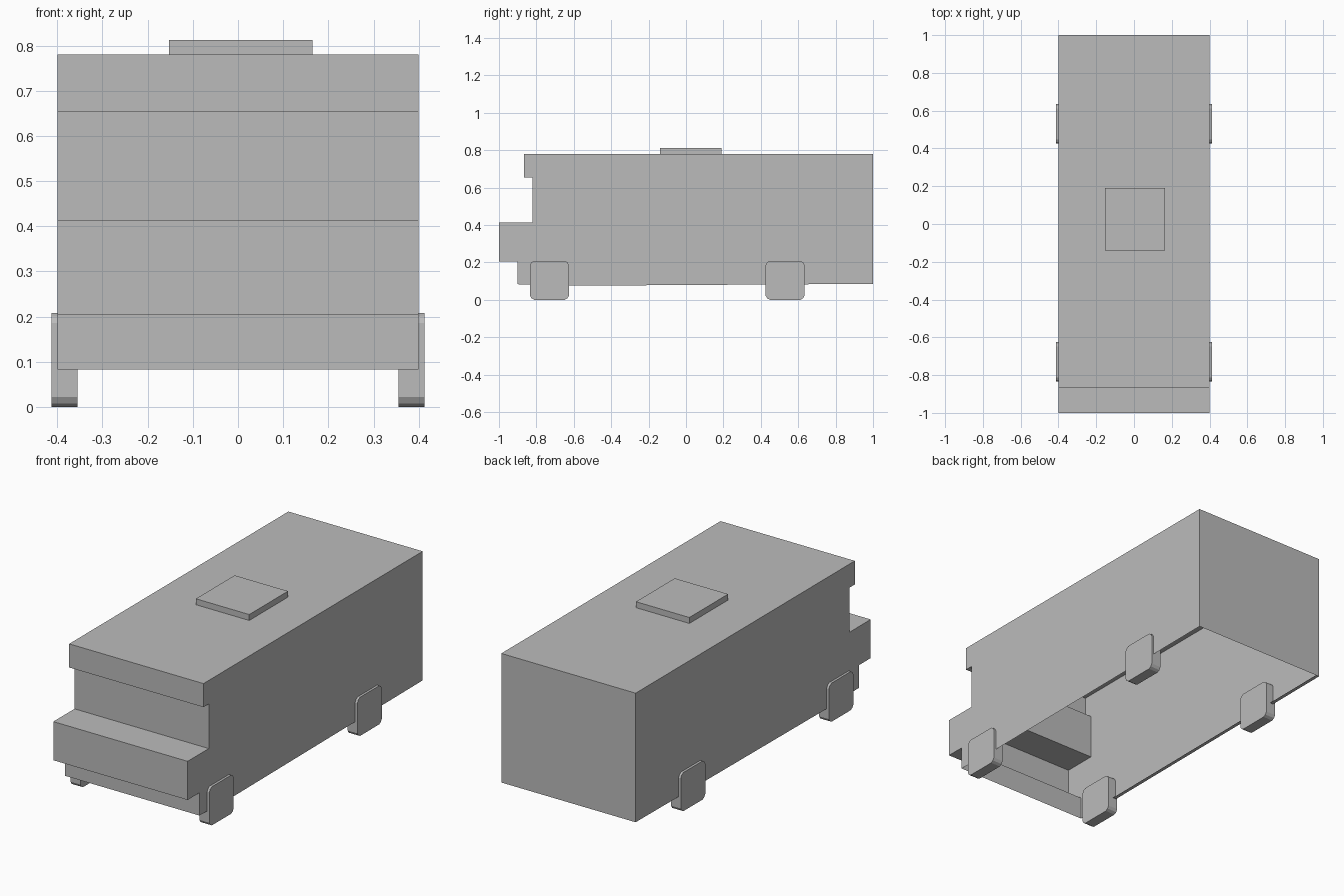
import bpy
import bmesh

if "Cube" in bpy.data.objects:
    bpy.data.objects.remove(bpy.data.objects["Cube"], do_unlink=True)

# Single grey paint
grey = bpy.data.materials.new("plain_grey")
grey.use_nodes = True
colour = (0.5, 0.5, 0.5, 1)
grey.diffuse_color = colour
grey.node_tree.nodes["Principled BSDF"].inputs["Base Color"].default_value = colour


def add_object(name, bm):
    mesh = bpy.data.meshes.new(name)
    bm.to_mesh(mesh)
    bm.free()
    mesh.materials.append(grey)
    obj = bpy.data.objects.new(name, mesh)
    bpy.context.collection.objects.link(obj)
    return obj


def extrude_profile(profile, x0, x1):
    """Closed prism from a (y, z) outline, running between two x positions."""
    bm = bmesh.new()
    a = [bm.verts.new((x0, y, z)) for y, z in profile]
    b = [bm.verts.new((x1, y, z)) for y, z in profile]
    bm.faces.new(a)
    bm.faces.new(b[::-1])
    for i in range(len(a)):
        j = (i + 1) % len(a)
        bm.faces.new((a[j], a[i], b[i], b[j]))
    bmesh.ops.recalc_face_normals(bm, faces=bm.faces)
    return bm


# Van body: hollow stepped shell, open underneath
HALF = 0.4
outline = [(-0.9, 0.083), (-0.9, 0.205), (-1, 0.205), (-1, 0.413),
           (-0.82, 0.413), (-0.82, 0.653), (-0.865, 0.653), (-0.865, 0.78),
           (1, 0.78), (1, 0.085), (-0.62, 0.075)]
bm = extrude_profile(outline, -HALF, HALF)
floor = [f for f in bm.faces
         if f.normal.z < -0.9 and f.calc_center_median().z < 0.1]
bmesh.ops.delete(bm, geom=floor, context="FACES")
add_object("body_shell", bm)

# Narrow lip under the right wall
bm = bmesh.new()
lip = [(-HALF, -0.62, 0.075), (-HALF, 1, 0.085),
       (-HALF + 0.02, 1, 0.085), (-HALF + 0.02, -0.62, 0.075)]
bm.faces.new([bm.verts.new(p) for p in lip])
add_object("right_sill_lip", bm)

# Roof hatch
hatch = [(-0.14, 0.78), (0.19, 0.78), (0.19, 0.812), (-0.14, 0.812)]
add_object("roof_hatch", extrude_profile(hatch, -0.153, 0.165))

# Square wheels with clipped corners
R = 0.104
corner = [(R, R - 0.022), (R - 0.008, R - 0.008), (R - 0.022, R)]
quarter_turns = [corner,
                 [(-y, z) for y, z in corner[::-1]],
                 [(-y, -z) for y, z in corner],
                 [(y, -z) for y, z in corner[::-1]]]
for end, y_mid in (("front", -0.73), ("rear", 0.53)):
    wheel = [(y + y_mid, z + R) for part in quarter_turns for y, z in part]
    for side, sign in (("left", 1), ("right", -1)):
        add_object(f"{end}_{side}_wheel",
                   extrude_profile(wheel, sign * 0.355, sign * 0.413))
